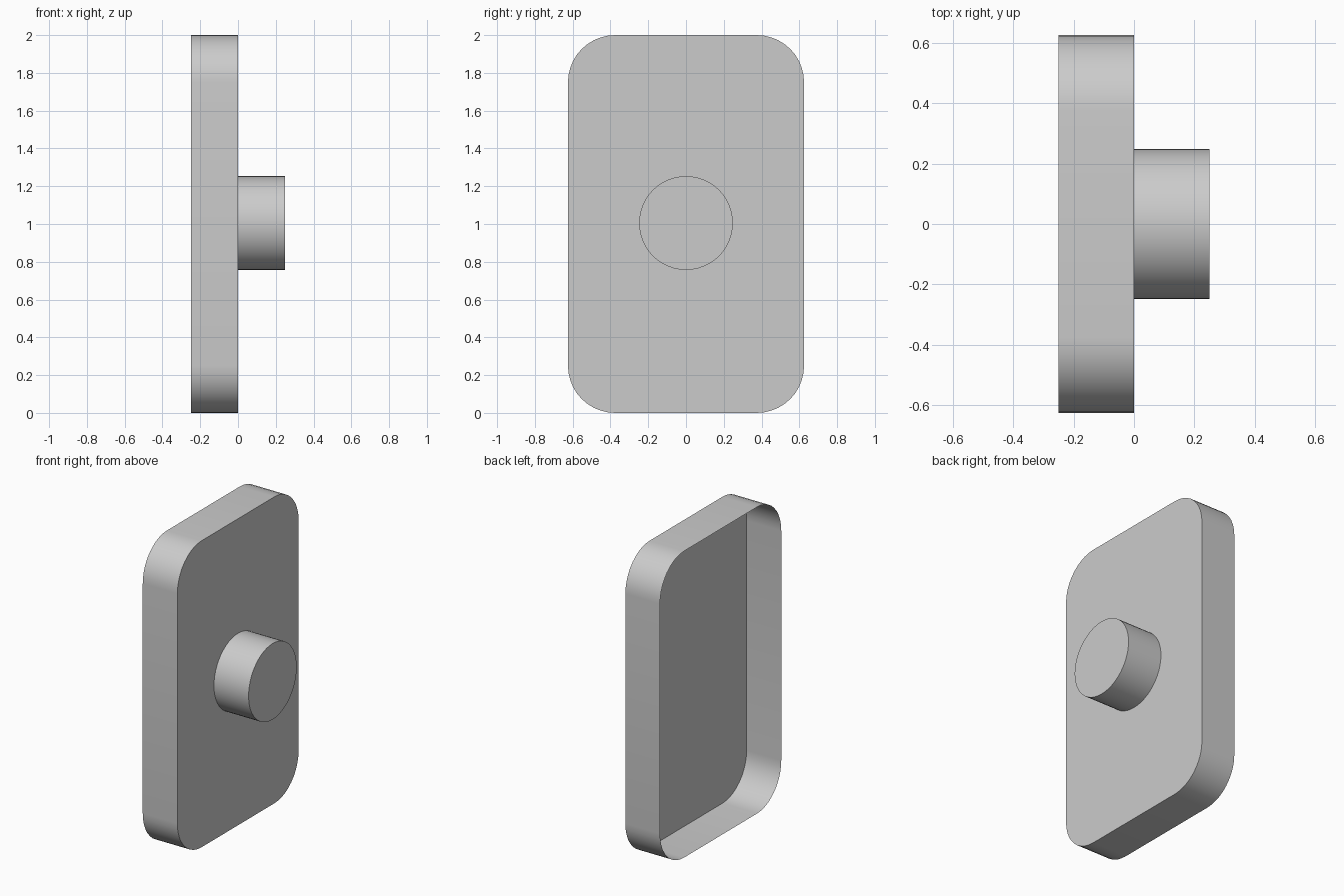
import bpy, bmesh
from math import sin, cos, pi

if "Cube" in bpy.data.objects:
    bpy.data.objects.remove(bpy.data.objects["Cube"])


def rounded_rect(half_w, z0, z1, r, steps):
    """Outline in the y-z plane, counter-clockwise seen from +x."""
    corners = [(half_w - r, z1 - r), (-half_w + r, z1 - r),
               (-half_w + r, z0 + r), (half_w - r, z0 + r)]
    pts = []
    for i, (cy, cz) in enumerate(corners):
        for k in range(steps + 1):
            a = (i + k / steps) * pi / 2
            pts.append((cy + r * cos(a), cz + r * sin(a)))
    return pts


def circle(cz, r, steps):
    return [(r * cos(2 * pi * k / steps), cz + r * sin(2 * pi * k / steps))
            for k in range(steps)]


def open_cup(name, outline, x_open, x_cap):
    """Thin wall along x, capped at x_cap and open at x_open."""
    bm = bmesh.new()
    rim = [bm.verts.new((x_open, y, z)) for y, z in outline]
    cap = [bm.verts.new((x_cap, y, z)) for y, z in outline]
    n = len(outline)
    for i in range(n):
        j = (i + 1) % n
        bm.faces.new((rim[i], rim[j], cap[j], cap[i]))
    bm.faces.new(cap)
    mesh = bpy.data.meshes.new(name)
    bm.to_mesh(mesh)
    bm.free()
    obj = bpy.data.objects.new(name, mesh)
    bpy.context.collection.objects.link(obj)
    bpy.ops.object.select_all(action='DESELECT')
    obj.select_set(True)
    bpy.context.view_layer.objects.active = obj
    bpy.ops.object.shade_smooth_by_angle(angle=pi / 6)
    return obj


# Hollow plate with rounded corners, open at the back
open_cup("cover_plate", rounded_rect(0.625, 0.0, 2.0, 0.25, 10), -0.25, 0.0)

# Round knob on the face of the plate
open_cup("knob", circle(1.005, 0.248, 48), 0.0, 0.25)
